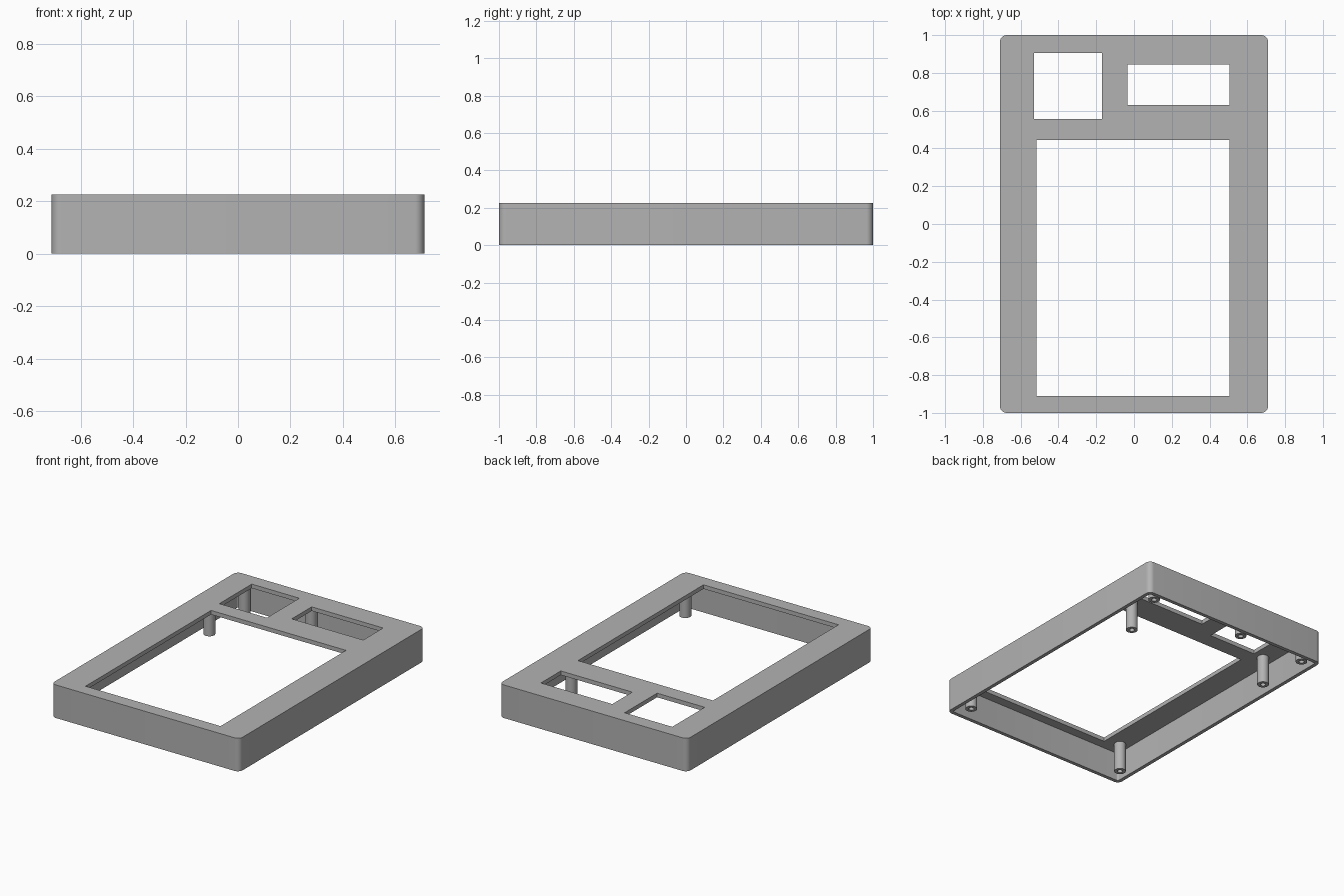
import bpy
import bmesh

HEIGHT = 0.226      # overall height
CEILING = 0.198     # underside of the top plate
WALL = 0.025

cube = bpy.data.objects.get("Cube")
if cube:
    bpy.data.objects.remove(cube, do_unlink=True)

grey = bpy.data.materials.new("plain grey")
grey.use_nodes = True
grey.diffuse_color = (0.45, 0.45, 0.45, 1)
grey.node_tree.nodes["Principled BSDF"].inputs["Base Color"].default_value = grey.diffuse_color


def finish(name, bm):
    mesh = bpy.data.meshes.new(name)
    bm.to_mesh(mesh)
    bm.free()
    mesh.materials.append(grey)
    obj = bpy.data.objects.new(name, mesh)
    bpy.context.collection.objects.link(obj)
    return obj


def block(name, x0, x1, y0, y1, z0, z1, radius=0):
    """Box with optionally rounded upright edges."""
    bm = bmesh.new()
    bmesh.ops.create_cube(bm, size=1)
    for v in bm.verts:
        v.co = (x1 if v.co.x > 0 else x0, y1 if v.co.y > 0 else y0, z1 if v.co.z > 0 else z0)
    if radius:
        upright = [e for e in bm.edges if abs(e.verts[0].co.z - e.verts[1].co.z) > 0.01]
        bmesh.ops.bevel(bm, geom=upright, offset=radius, segments=8, profile=0.5, affect='EDGES')
    return finish(name, bm)


def smooth(obj):
    bpy.ops.object.select_all(action='DESELECT')
    obj.select_set(True)
    bpy.context.view_layer.objects.active = obj
    bpy.ops.object.shade_smooth_by_angle(angle=0.6)


def cut(obj, cutter):
    bpy.context.view_layer.objects.active = obj
    mod = obj.modifiers.new("cut", 'BOOLEAN')
    mod.operation = 'DIFFERENCE'
    mod.solver = 'EXACT'
    mod.object = cutter
    bpy.ops.object.modifier_apply(modifier=mod.name)
    bpy.data.objects.remove(cutter, do_unlink=True)


# Case: rounded tray, open underneath
case = block("case_shell", -0.71, 0.71, -1, 1, 0, HEIGHT, 0.036)
cut(case, block("cavity_cutter", -0.71 + WALL, 0.71 - WALL, -1 + WALL, 1 - WALL, -0.1, CEILING, 0.012))

# Openings in the top plate: main, square and wide
for x0, x1, y0, y1 in [(-0.515, 0.505, -0.91, 0.445),
                       (-0.53, -0.17, 0.555, 0.905),
                       (-0.035, 0.505, 0.63, 0.845)]:
    cut(case, block("window_cutter", x0, x1, y0, y1, 0.1, 0.4))
smooth(case)


# Screw posts hanging from the top plate, each with a blind hole underneath
def screw_post(name, x, y):
    bm = bmesh.new()
    depth = CEILING + 0.004
    bmesh.ops.create_cone(bm, cap_ends=True, segments=32, radius1=0.037, radius2=0.037, depth=depth)
    bmesh.ops.translate(bm, verts=bm.verts, vec=(x, y, depth / 2))
    bm.faces.ensure_lookup_table()
    bottom = min(bm.faces, key=lambda f: f.calc_center_median().z)
    bmesh.ops.inset_region(bm, faces=[bottom], thickness=0.02)
    hole = bmesh.ops.extrude_discrete_faces(bm, faces=[bottom])["faces"]
    bmesh.ops.translate(bm, verts=hole[0].verts, vec=(0, 0, 0.15))
    bmesh.ops.recalc_face_normals(bm, faces=bm.faces)
    smooth(finish(name, bm))


for name, x, y in [("front_left_post", 0.617, -0.874), ("front_right_post", -0.617, -0.874),
                   ("back_left_post", 0.617, 0.935), ("back_right_post", -0.605, 0.935),
                   ("back_middle_post", -0.1, 0.935),
                   ("bar_left_post", 0.48, 0.55), ("bar_right_post", -0.605, 0.555)]:
    screw_post(name, x, y)
